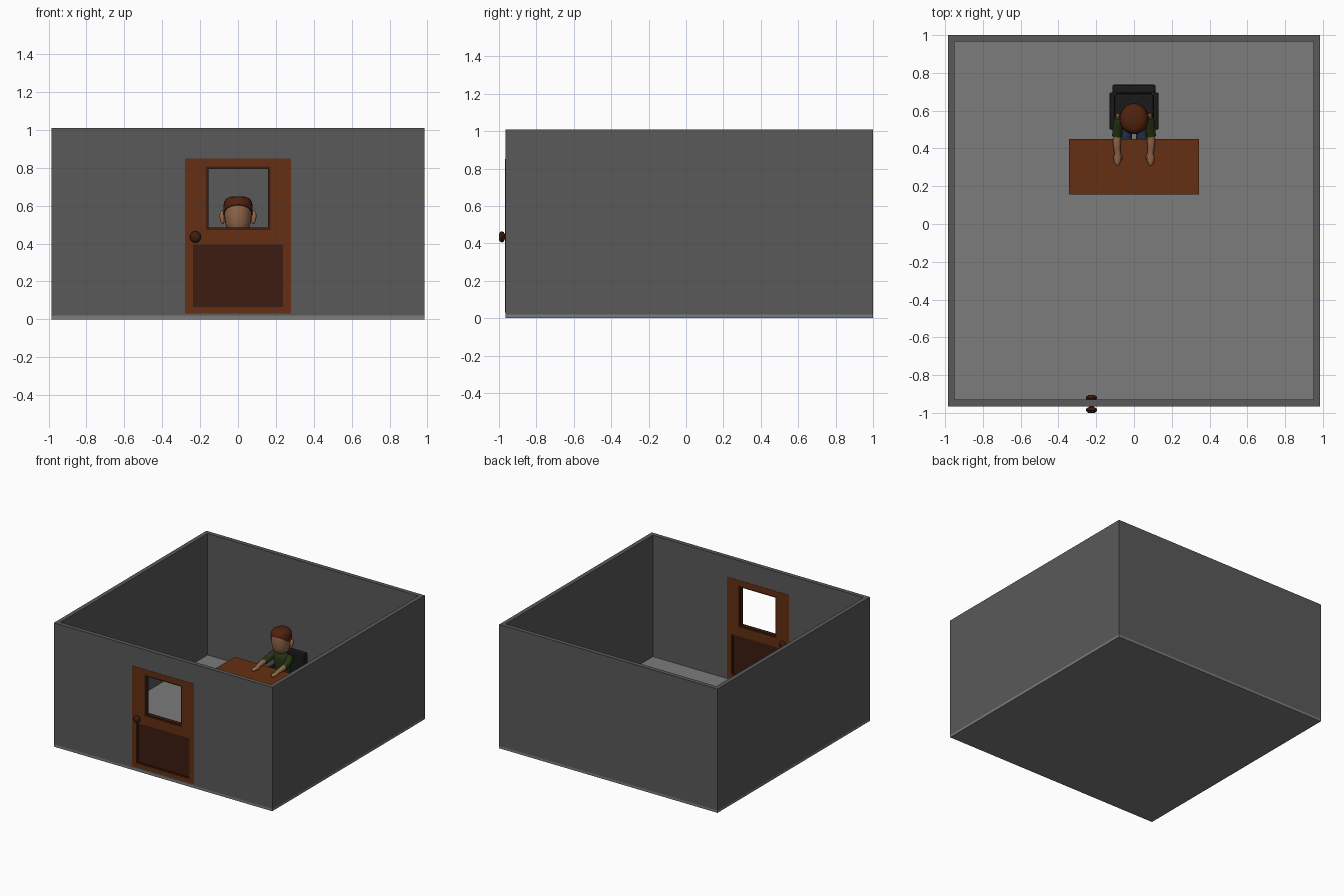
import bpy, bmesh
from math import sin, cos, pi
from mathutils import Vector

if "Cube" in bpy.data.objects:
    bpy.data.objects.remove(bpy.data.objects["Cube"])


def mat(name, r, g, b):
    m = bpy.data.materials.new(name)
    m.diffuse_color = (r, g, b, 1)
    m.use_nodes = True
    m.node_tree.nodes["Principled BSDF"].inputs["Base Color"].default_value = m.diffuse_color
    return m


WALL = mat("wall_grey", 0.10, 0.10, 0.10)
FLOOR = mat("floor_grey", 0.20, 0.20, 0.20)
WOOD = mat("wood", 0.13, 0.028, 0.006)
DARK = mat("dark_wood", 0.045, 0.012, 0.005)
SKIN = mat("skin", 0.30, 0.14, 0.07)
HAIR = mat("hair_brown", 0.08, 0.016, 0.004)
SHIRT = mat("shirt_green", 0.018, 0.035, 0.007)
PANTS = mat("trousers_blue", 0.02, 0.03, 0.07)
BLACK = mat("black", 0.010, 0.010, 0.010)


def finish(name, bm, m):
    bmesh.ops.recalc_face_normals(bm, faces=bm.faces)
    me = bpy.data.meshes.new(name)
    bm.to_mesh(me)
    bm.free()
    ob = bpy.data.objects.new(name, me)
    bpy.context.collection.objects.link(ob)
    if m:
        me.materials.append(m)
    return ob


def box(name, x, y, z, m=None, bevel=0):
    """Box from (min, max) ranges on each axis."""
    bm = bmesh.new()
    bmesh.ops.create_cube(bm, size=1)
    for v in bm.verts:
        v.co = [r[0] if c < 0 else r[1] for c, r in zip(v.co, (x, y, z))]
    ob = finish(name, bm, m)
    if bevel:
        mod = ob.modifiers.new("bevel", 'BEVEL')
        mod.width, mod.segments = bevel, 2
    return ob


def cut(ob, *ranges):
    c = box(ob.name + "_cutter", *ranges)
    c.hide_render = c.hide_viewport = True
    c.display_type = 'WIRE'
    mod = ob.modifiers.new("cut", 'BOOLEAN')
    mod.operation, mod.solver, mod.object = 'DIFFERENCE', 'EXACT', c


def smooth(ob):
    bpy.ops.object.select_all(action='DESELECT')
    ob.select_set(True)
    bpy.context.view_layer.objects.active = ob
    bpy.ops.object.shade_smooth_by_angle(angle=0.8)


def sweep(name, rings, m, sides=16, trim=None):
    """Closed tube through rings (x, y, z, half width in x, half depth)."""
    bm = bmesh.new()
    pts = [Vector(r[:3]) for r in rings]
    loops = []
    for i, r in enumerate(rings):
        t = (pts[min(i + 1, len(pts) - 1)] - pts[max(i - 1, 0)]).normalized()
        u = Vector((1, 0, 0)).cross(t).normalized()
        w = t.cross(u)
        loops.append([bm.verts.new(pts[i] + w * r[3] * cos(a) + u * r[4] * sin(a))
                      for a in (2 * pi * k / sides for k in range(sides))])
    for a, b in zip(loops, loops[1:]):
        for k in range(sides):
            n = (k + 1) % sides
            bm.faces.new((a[k], a[n], b[n], b[k]))
    bm.faces.new(loops[0])
    bm.faces.new(loops[-1])
    if trim:  # keep only what lies above a plane
        geom = bm.verts[:] + bm.edges[:] + bm.faces[:]
        bmesh.ops.bisect_plane(bm, geom=geom, plane_co=trim[0],
                               plane_no=trim[1], clear_inner=True)
        bmesh.ops.holes_fill(bm, edges=[e for e in bm.edges if e.is_boundary])
    ob = finish(name, bm, m)
    smooth(ob)
    return ob


# Room: floor slab and open-topped walls with a doorway
box("floor", (-.985, .985), (-.965, 1), (0, .02), FLOOR)
walls = box("walls", (-.985, .985), (-.965, 1), (.02, 1.01), WALL)
cut(walls, (-.95, .95), (-.93, .965), (-.1, 1.2))
cut(walls, (-.28, .28), (-1.1, -.85), (.03, .85))

# Door with window opening, lower panel and trims
door = box("door", (-.28, .28), (-.967, -.928), (.03, .85), WOOD)
cut(door, (-.168, .172), (-1.1, -.8), (.472, .808))
cut(door, (-.238, .238), (-1.1, -.8), (.065, .395))


def trim_frame(name, x0, x1, z0, z1, w, y):
    box(name + "_left", (x0, x0 + w), y, (z0, z1), DARK)
    box(name + "_right", (x1 - w, x1), y, (z0, z1), DARK)
    box(name + "_bottom", (x0 + w, x1 - w), y, (z0, z0 + w), DARK)
    box(name + "_top", (x0 + w, x1 - w), y, (z1 - w, z1), DARK)


trim_frame("window_trim", -.168, .172, .472, .808, .013, (-.963, -.932))
trim_frame("panel_trim", -.238, .238, .065, .395, .01, (-.963, -.932))
box("door_panel", (-.228, .228), (-.956, -.939), (.075, .385), DARK)

# Knob on both faces of the door
knob = [(-1.0, .017), (-.993, .026), (-.984, .03), (-.975, .026), (-.969, .014)]
knob += [(-1.905 - y, r) for y, r in reversed(knob)]
sweep("door_knob", [(-.225, y, .435, r, r) for y, r in knob], DARK)

# Desk
box("desk_top", (-.345, .345), (.155, .45), (.34, .363), WOOD)
box("desk_front_panel", (-.31, .31), (.19, .205), (.12, .34), WOOD)
for s, side in ((-1, "left"), (1, "right")):
    box("desk_side_" + side, sorted((s * .31, s * .335)), (.17, .435), (.02, .34), WOOD)

# Office chair
box("chair_seat", (-.105, .105), (.49, .69), (.165, .205), BLACK, .012)
box("chair_back", (-.115, .115), (.69, .738), (.20, .415), BLACK, .012)
sweep("chair_column", [(0, .6, .055, .018, .018), (0, .6, .17, .018, .018)], BLACK)
for i in range(5):
    a = 2 * pi * i / 5 + pi / 2
    leg = box(f"chair_foot_{i}", (0, .115), (-.012, .012), (.048, .066), BLACK)
    leg.location, leg.rotation_euler.z = (0, .6, 0), a
    x, y = .105 * cos(a), .6 + .105 * sin(a)
    sweep(f"caster_{i}", [(x, y - .01, .036, .016, .016), (x, y + .01, .036, .016, .016)], BLACK)

# Head, hair, neck, torso
profile = [(.458, .030, .03), (.464, .047, .052), (.48, .058, .064), (.51, .067, .072),
           (.55, .072, .077), (.59, .073, .078), (.615, .070, .075),
           (.632, .060, .064), (.642, .042, .046), (.646, .018, .02)]
sweep("head", [(0, .557, z, a, b) for z, a, b in profile], SKIN, 24)
sweep("hair", [(0, .557, z + .004, a + .004, b + .005) for z, a, b in profile], HAIR, 24,
      ((0, .48, .603), (0, .095, .15)))
sweep("neck", [(0, .565, .41, .026, .026), (0, .56, .475, .024, .024)], SKIN)
sweep("torso", [(0, .585, .205, .062, .05), (0, .585, .25, .064, .05),
                (0, .575, .34, .068, .05), (0, .567, .41, .075, .046),
                (0, .565, .437, .062, .038), (0, .565, .447, .034, .029)], SHIRT)

# Paired parts of the figure and chair
for s, side in ((-1, "left"), (1, "right")):
    def limb(name, rings, m, sides=12):
        sweep(f"{name}_{side}", [(s * r[0],) + r[1:] for r in rings], m, sides)

    limb("ear", [(.079, .565, .505, .006, .006), (.083, .567, .52, .011, .012),
                 (.085, .57, .545, .013, .018), (.085, .572, .565, .010, .014),
                 (.082, .572, .574, .004, .006)], SKIN)
    limb("sleeve", [(.055, .575, .428, .02, .018), (.07, .565, .42, .03, .027),
                    (.083, .53, .402, .028, .028), (.09, .465, .385, .026, .025)], SHIRT)
    limb("arm", [(.088, .49, .391, .02, .02), (.091, .44, .386, .022, .02),
                 (.09, .40, .382, .018, .016), (.087, .375, .377, .016, .012),
                 (.088, .355, .375, .02, .011), (.088, .335, .373, .018, .010),
                 (.088, .318, .371, .012, .008), (.088, .310, .370, .005, .004)], SKIN)
    limb("thumb", [(.078, .375, .376, .008, .008), (.068, .355, .373, .007, .007),
                   (.067, .34, .371, .004, .004)], SKIN, 8)
    limb("leg", [(.035, .60, .235, .034, .032), (.04, .50, .237, .033, .03),
                 (.045, .42, .235, .03, .029), (.046, .392, .215, .028, .028),
                 (.046, .387, .17, .026, .027), (.046, .39, .05, .023, .024)], PANTS)
    limb("shoe", [(.046, .425, .04, .018, .016), (.046, .40, .042, .024, .021),
                  (.046, .35, .038, .026, .017), (.046, .325, .034, .018, .012)], BLACK)
    box("chair_arm_" + side, sorted((s * .102, s * .13)), (.50, .695), (.275, .295), BLACK, .006)
    box("chair_arm_post_" + side, sorted((s * .105, s * .125)), (.57, .61), (.18, .28), BLACK)
